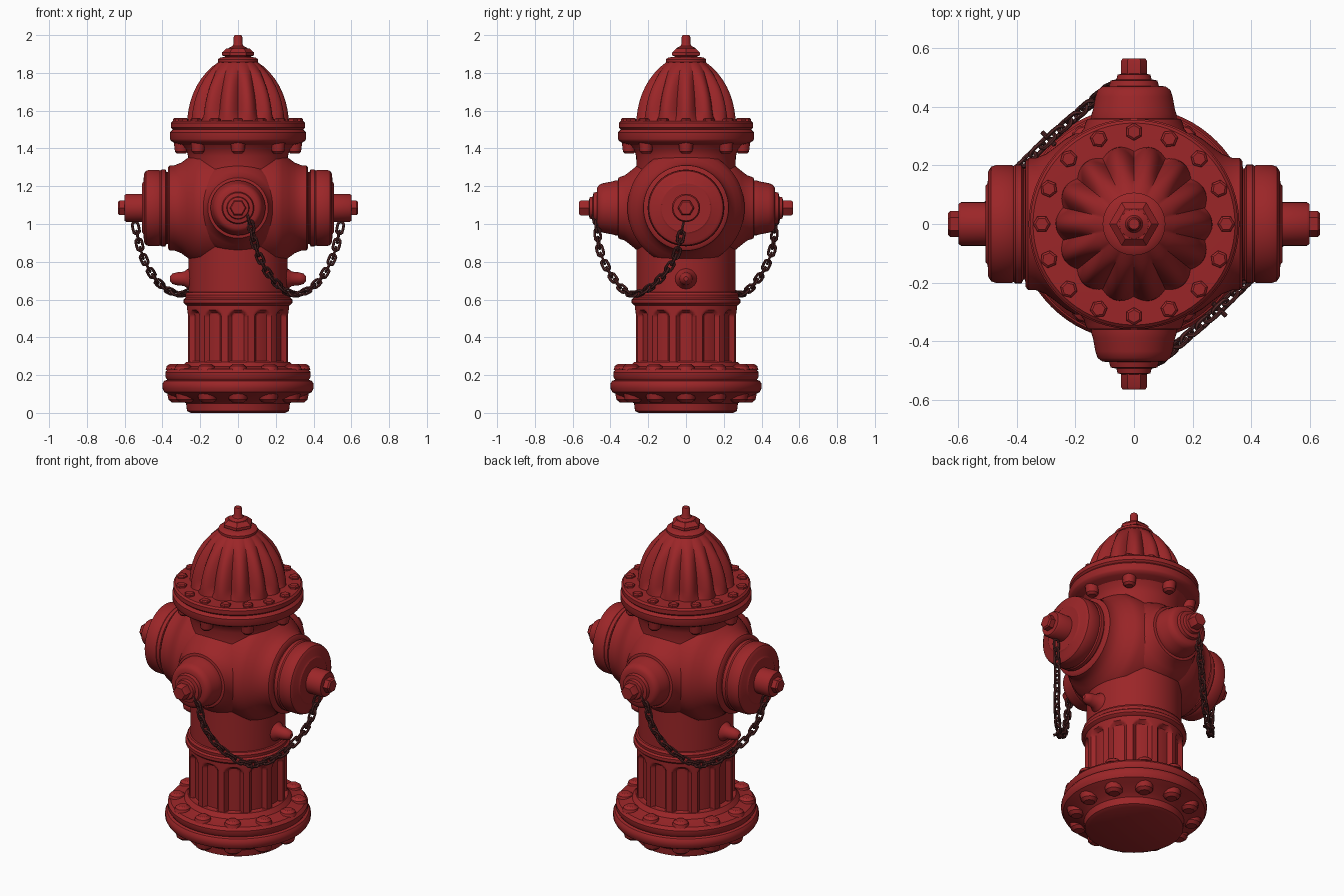
import bpy, bmesh, math
from mathutils import Vector, Matrix

if "Cube" in bpy.data.objects:
    bpy.data.objects.remove(bpy.data.objects["Cube"])


def material(name, rgb):
    m = bpy.data.materials.new(name)
    m.diffuse_color = (*rgb, 1)
    m.use_nodes = True
    m.node_tree.nodes["Principled BSDF"].inputs["Base Color"].default_value = m.diffuse_color
    return m


RED = material("hydrant_red", (0.33, 0.019, 0.021))
DARK = material("dark_chain_metal", (0.085, 0.02, 0.02))


def make(name, bm, mat):
    bmesh.ops.recalc_face_normals(bm, faces=bm.faces)
    me = bpy.data.meshes.new(name)
    bm.to_mesh(me)
    bm.free()
    me.materials.append(mat)
    ob = bpy.data.objects.new(name, me)
    bpy.context.collection.objects.link(ob)
    return ob


def add_lathe(bm, pts, loc=(0, 0, 0), axis=(0, 0, 1), n=64, mod=None, turn=0.0):
    """Revolve (radius, height) points about an axis; mod may vary the radius."""
    mat = Matrix.Translation(loc) @ Vector(axis).to_track_quat('Z', 'Y').to_matrix().to_4x4()
    rings = []
    for r, h in pts:
        ring = []
        for i in range(n):
            a = 2 * math.pi * i / n + turn
            rr = mod(r, h, a) if mod else r
            ring.append(bm.verts.new(mat @ Vector((rr * math.cos(a), rr * math.sin(a), h))))
        rings.append(ring)
    for p, q in zip(rings, rings[1:]):
        for i in range(n):
            j = (i + 1) % n
            bm.faces.new((p[i], p[j], q[j], q[i]))
    bm.faces.new(rings[0])
    bm.faces.new(rings[-1])


def lathe(name, pts, mat=RED, **kw):
    bm = bmesh.new()
    add_lathe(bm, pts, **kw)
    return make(name, bm, mat)


def ring_of(name, pts, count, radius, z, n=6, turn=0.0):
    """Circle of identical upright studs."""
    bm = bmesh.new()
    for k in range(count):
        a = 2 * math.pi * k / count + math.pi / 2
        add_lathe(bm, pts, loc=(radius * math.cos(a), radius * math.sin(a), z), n=n, turn=a + turn)
    return make(name, bm, RED)


# Base foot and flange
lathe("base_flange", [(0.25, 0), (0.27, 0.01), (0.275, 0.05), (0.30, 0.07), (0.36, 0.095),
                      (0.39, 0.11), (0.40, 0.13), (0.40, 0.155), (0.39, 0.17), (0.375, 0.175),
                      (0.385, 0.19), (0.385, 0.215), (0.37, 0.232), (0.33, 0.237), (0.295, 0.245),
                      (0.275, 0.27)], n=72)
ring_of("base_top_bolts", [(0.048, 0), (0.042, 0.02), (0.025, 0.032)], 12, 0.335, 0.228, n=12)
ring_of("base_lower_bolts", [(0.03, 0), (0.048, 0.015), (0.055, 0.05)], 12, 0.32, 0.055, n=12)


# Fluted lower barrel with arched recesses
def flute(r, z, a):
    u = ((a / (2 * math.pi) * 12 + 0.5) % 1 - 0.5) * 0.141
    half = 0.052
    top = 0.495 + math.sqrt(max(0, half ** 2 - u * u))
    d = min(half - abs(u), top - z, z - 0.26)
    t = max(0, min(1, d / 0.014))
    return r - 0.024 * t


lathe("fluted_barrel", [(0.27, 0.24 + 0.34 * i / 40) for i in range(41)], n=192, mod=flute)

# Ring and upper barrel
lathe("barrel_ring", [(0.26, 0.565), (0.275, 0.57), (0.288, 0.582), (0.288, 0.6), (0.278, 0.608),
                      (0.28, 0.625), (0.272, 0.638), (0.26, 0.64)])
lathe("upper_barrel", [(0.262, 0.6), (0.262, 0.9), (0.265, 1.1), (0.262, 1.3), (0.264, 1.36),
                       (0.275, 1.395), (0.30, 1.425)])

# Upper flange
lathe("top_flange", [(0.25, 1.40), (0.29, 1.418), (0.335, 1.428), (0.355, 1.44), (0.36, 1.45),
                     (0.36, 1.485), (0.35, 1.495), (0.345, 1.50), (0.355, 1.51), (0.355, 1.535),
                     (0.345, 1.545), (0.25, 1.548)], n=72)
ring_of("top_flange_bolts", [(0.03, 0), (0.03, 0.017), (0.022, 0.023)], 16, 0.315, 1.538)
ring_of("under_flange_bolts", [(0.022, 0), (0.034, 0.012), (0.04, 0.06)], 8, 0.30, 1.372, n=12)


# Ribbed dome
def rib(r, z, a):
    t = (z - 1.54) / 0.32
    fade = min(1, t * 6 + 0.35) * min(1, (1 - t) * 3)
    return r * (1 - 0.15 * fade * (1 - abs(math.cos(7 * a))))


dome = [(0.268, 1.54), (0.267, 1.57), (0.262, 1.605), (0.253, 1.645), (0.24, 1.685), (0.222, 1.725),
        (0.198, 1.765), (0.17, 1.80), (0.138, 1.832), (0.10, 1.86)]
lathe("ribbed_dome", dome, n=168, mod=rib)

# Operating nut on top
lathe("dome_collar", [(0.09, 1.845), (0.107, 1.858), (0.107, 1.872), (0.095, 1.88), (0.07, 1.885)])
lathe("operating_nut", [(0.07, 1.875), (0.07, 1.888), (0.085, 1.892), (0.085, 1.908), (0.06, 1.93)], n=6)
lathe("nut_stem", [(0.052, 1.915), (0.05, 1.932), (0.03, 1.942), (0.023, 1.955), (0.023, 1.99),
                   (0.018, 2.0)], n=16)

# Outlets: two large on the sides, two small at front and back
H = 1.085
LARGE_NECK = [(0.31, 0.10), (0.31, 0.20), (0.29, 0.235), (0.262, 0.27), (0.24, 0.30), (0.226, 0.335),
              (0.226, 0.362), (0.215, 0.37), (0.19, 0.372), (0.19, 0.39)]
LARGE_CAP = [(0.19, 0.378), (0.203, 0.384), (0.203, 0.405), (0.198, 0.412), (0.202, 0.42), (0.202, 0.47),
             (0.196, 0.488), (0.18, 0.498), (0.14, 0.50), (0.13, 0.507), (0.08, 0.507)]
LARGE_HUB = [(0.075, 0.49), (0.075, 0.59), (0.068, 0.60), (0.03, 0.60)]
SMALL_NECK = [(0.25, 0.12), (0.245, 0.22), (0.222, 0.262), (0.195, 0.295), (0.172, 0.325),
              (0.166, 0.345), (0.16, 0.358), (0.14, 0.362)]
SMALL_CAP = [(0.145, 0.35), (0.145, 0.375), (0.14, 0.39), (0.132, 0.435), (0.124, 0.458), (0.108, 0.47),
             (0.085, 0.472), (0.08, 0.49), (0.06, 0.494), (0.056, 0.51), (0.04, 0.514)]
for side, s in (("right", 1), ("left", -1)):
    kw = dict(loc=(0, 0, H), axis=(s, 0, 0))
    lathe(side + "_outlet_neck", LARGE_NECK, **kw)
    lathe(side + "_outlet_cap", LARGE_CAP, **kw)
    lathe(side + "_outlet_hub", LARGE_HUB, n=32, **kw)
    lathe(side + "_outlet_nut", [(0.044, 0.59), (0.044, 0.628), (0.036, 0.636)], n=6, **kw)
    # Drain nub on the barrel below the outlet
    lathe(side + "_drain_nub", [(0.06, 0.25), (0.05, 0.27), (0.038, 0.285), (0.034, 0.325),
                                (0.027, 0.348), (0.012, 0.36)], n=20, loc=(0, 0, 0.71), axis=(s, 0, 0))
for side, s in (("front", -1), ("back", 1)):
    kw = dict(loc=(0, 0, H), axis=(0, s, 0))
    lathe(side + "_outlet_neck", SMALL_NECK, **kw)
    lathe(side + "_outlet_cap", SMALL_CAP, **kw)
    lathe(side + "_outlet_nut", [(0.045, 0.50), (0.045, 0.557), (0.038, 0.566)], n=6, **kw)

# Hanging chains, front-to-right and back-to-left
PATH = [Vector(p) for p in ((0.06, -0.475, 1.03), (0.10, -0.455, 0.86), (0.175, -0.39, 0.72),
                            (0.29, -0.29, 0.63), (0.41, -0.17, 0.68), (0.50, -0.06, 0.82),
                            (0.55, -0.01, 1.02))]


def spline(pts, steps=40):
    """Smooth curve through the points."""
    p = [2 * pts[0] - pts[1]] + pts + [2 * pts[-1] - pts[-2]]
    out = []
    for a, b, c, d in zip(p, p[1:], p[2:], p[3:]):
        for i in range(steps):
            t = i / steps
            out.append(0.5 * (2 * b + (c - a) * t + (2 * a - 5 * b + 4 * c - d) * t * t
                              + (3 * b - a - 3 * c + d) * t ** 3))
    return out + [pts[-1]]


def add_link(bm, mat, half=0.032, wide=0.0165, thick=0.0075, n=16, m=6):
    """Stretched torus, long along local Z."""
    rows = []
    for i in range(n):
        a = 2 * math.pi * i / n
        ca, sa = math.cos(a), math.sin(a)
        shift = math.copysign(half - wide, sa) if abs(sa) > 1e-6 else 0
        row = []
        for j in range(m):
            b = 2 * math.pi * j / m
            r = wide + thick * math.cos(b)
            row.append(bm.verts.new(mat @ Vector((r * ca, thick * math.sin(b), r * sa + shift))))
        rows.append(row)
    for i in range(n):
        p, q = rows[i], rows[(i + 1) % n]
        for j in range(m):
            k = (j + 1) % m
            bm.faces.new((p[j], p[k], q[k], q[j]))


curve = spline(PATH)
for name, spin in (("front_right_chain", 0), ("back_left_chain", math.pi)):
    bm = bmesh.new()
    turn = Matrix.Rotation(spin, 4, 'Z')
    travelled, target, count = 0.0, 0.0, 0
    for a, b in zip(curve, curve[1:]):
        travelled += (b - a).length
        if travelled >= target:
            rot = (b - a).to_track_quat('Z', 'Y').to_matrix().to_4x4()
            roll = Matrix.Rotation(math.radians(45 + 90 * (count % 2)), 4, 'Z')
            add_link(bm, turn @ Matrix.Translation(a) @ rot @ roll)
            target += 0.045
            count += 1
    # Short joining pin at the lowest link
    add_lathe(bm, [(0.008, -0.03), (0.008, 0.035)], loc=turn @ PATH[3],
              axis=turn @ Vector((0.7, -0.7, -0.25)), n=8)
    make(name, bm, DARK)

# Smooth shading with crisp edges
bpy.ops.object.select_all(action='SELECT')
bpy.context.view_layer.objects.active = bpy.context.selected_objects[0]
bpy.ops.object.shade_smooth_by_angle(angle=math.radians(35))
